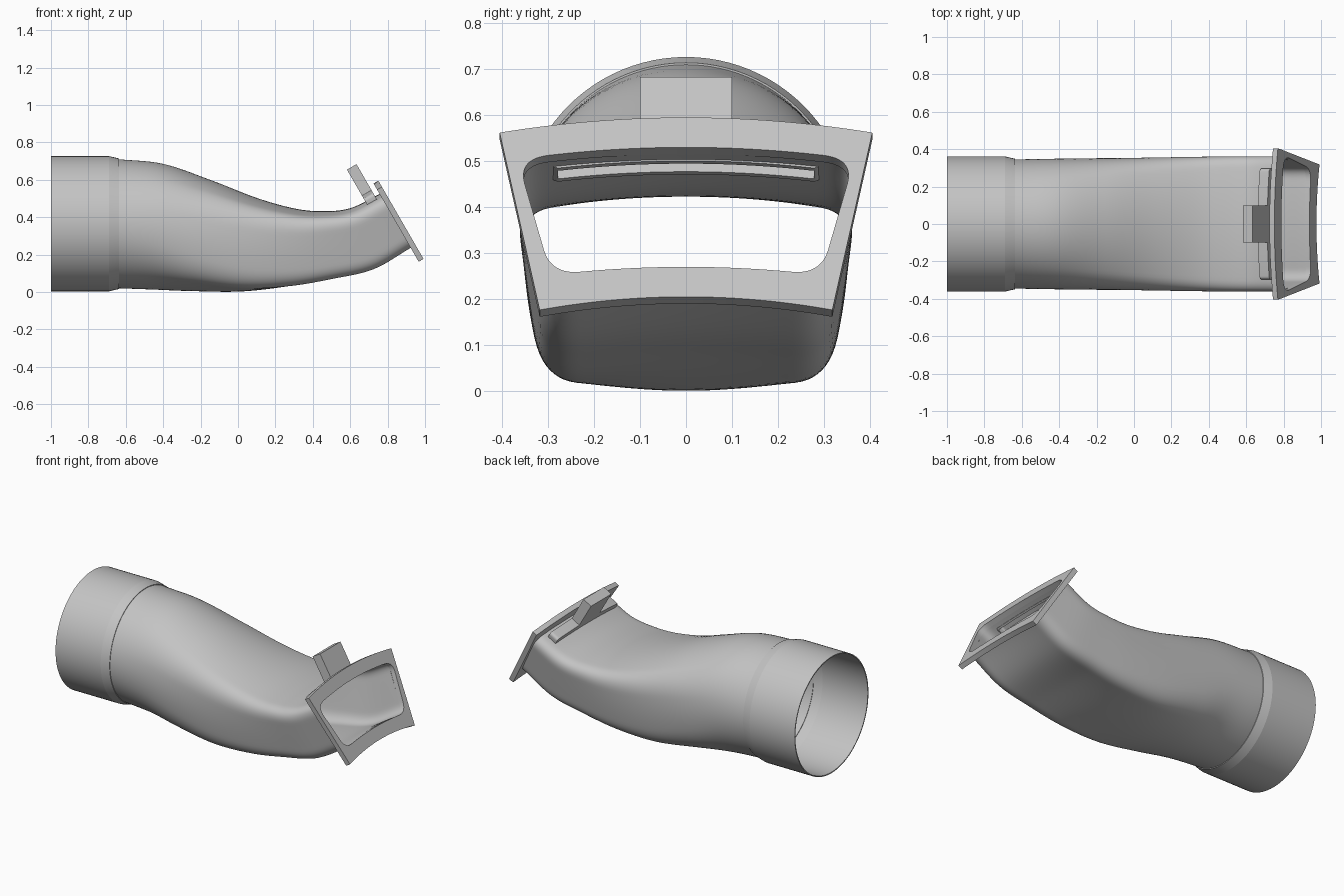
import bpy, bmesh, math
from mathutils import Vector

cube = bpy.data.objects.get("Cube")
if cube:
    bpy.data.objects.remove(cube, do_unlink=True)

grey = bpy.data.materials.new("light_grey")
grey.use_nodes = True
colour = (0.55, 0.55, 0.55, 1)
grey.diffuse_color = colour
grey.node_tree.nodes["Principled BSDF"].inputs["Base Color"].default_value = colour

# Outlet frame: tilted plane with side (y), up and normal directions
CENTRE = Vector((0.84, 0, 0.38))
UP = Vector((-0.5, 0, 0.866))
NORMAL = Vector((0.866, 0, 0.5))


def place(y, s, n):
    return CENTRE + Vector((0, y, 0)) + UP * s + NORMAL * n


def loft(name, rings, closed=False, caps=False, angle=30):
    """Skin a list of equal-length point rings."""
    bm = bmesh.new()
    rows = [[bm.verts.new(p) for p in ring] for ring in rings]
    pairs = list(zip(rows, rows[1:]))
    if closed:
        pairs.append((rows[-1], rows[0]))
    for a, b in pairs:
        for i in range(len(a)):
            j = (i + 1) % len(a)
            bm.faces.new((a[i], a[j], b[j], b[i]))
    if caps:
        bm.faces.new(rows[0])
        bm.faces.new(rows[-1])
    bmesh.ops.recalc_face_normals(bm, faces=bm.faces)
    mesh = bpy.data.meshes.new(name)
    bm.to_mesh(mesh)
    bm.free()
    obj = bpy.data.objects.new(name, mesh)
    bpy.context.collection.objects.link(obj)
    mesh.materials.append(grey)
    shade(obj, angle)
    return obj


def shade(obj, angle=30):
    bpy.ops.object.select_all(action='DESELECT')
    obj.select_set(True)
    bpy.context.view_layer.objects.active = obj
    bpy.ops.object.shade_smooth_by_angle(angle=math.radians(angle))


def sector(top, top_sag, bottom, bottom_sag, y_top, y_bottom, r):
    """Bowed trapezoid outline with rounded corners, as (y, s) points."""
    t_corner = Vector((y_top, top - top_sag))
    b_corner = Vector((y_bottom, bottom - bottom_sag))
    side = (b_corner - t_corner).normalized() * r

    def arc(y, mid, sag, half):
        return Vector((y, mid - sag * (y / half) ** 2))

    def fillet(a, c, b, k=10):
        return [a.lerp(c, i / k).lerp(c.lerp(b, i / k), i / k) for i in range(k)]

    k = 14
    t_end, b_end = y_top - r, y_bottom - r
    half = [arc(t_end * i / k, top, top_sag, y_top) for i in range(k)]
    half += fillet(arc(t_end, top, top_sag, y_top), t_corner, t_corner + side)
    half += [(t_corner + side).lerp(b_corner - side, i / 10) for i in range(10)]
    b_arc = arc(b_end, bottom, bottom_sag, y_bottom)
    half += fillet(b_corner - side, b_corner, b_arc)
    half += [arc(b_end * (1 - i / k), bottom, bottom_sag, y_bottom) for i in range(k + 1)]
    return half + [Vector((-p.x, p.y)) for p in half[-2:0:-1]]


def prism(name, outline, n0, n1):
    return loft(name, [[place(p.x, p.y, n) for p in outline] for n in (n0, n1)], caps=True)


def apply_modifier(obj, kind, **settings):
    mod = obj.modifiers.new(kind.title(), kind)
    for key, value in settings.items():
        setattr(mod, key, value)
    bpy.ops.object.select_all(action='DESELECT')
    obj.select_set(True)
    bpy.context.view_layer.objects.active = obj
    bpy.ops.object.modifier_apply(modifier=mod.name)


# Round inlet collar, turned about the x axis
profile = [(-1, 0.3615), (-0.69, 0.3615), (-0.637, 0.349), (-0.637, 0.338),
           (-0.69, 0.355), (-1, 0.355)]
turns = [math.tau * i / 96 for i in range(96)]
loft("inlet_collar", [[(x, r * math.sin(a), 0.365 + r * math.cos(a)) for a in turns]
                      for x, r in profile], closed=True, angle=12)

# Curved duct: top x, top z, bottom x, bottom z, half width, squareness
keys = [(-0.64, 0.71, -0.64, 0.02, 0.345, 0),
        (-0.4, 0.685, -0.45, 0.013, 0.35, 0.1),
        (-0.15, 0.60, -0.25, 0.005, 0.356, 0.32),
        (0.1, 0.503, 0.02, 0.003, 0.362, 0.6),
        (0.3, 0.447, 0.28, 0.033, 0.367, 0.8),
        (0.45, 0.432, 0.5, 0.078, 0.37, 0.92),
        (0.6, 0.448, 0.72, 0.133, 0.37, 0.98),
        (0.757, 0.524, 0.917, 0.247, 0.37, 1)]
keys = [Vector(k) for k in keys]
ends = [2 * keys[0] - keys[1]] + keys + [2 * keys[-1] - keys[-2]]
path = []
for a, b, c, d in zip(ends, ends[1:], ends[2:], ends[3:]):
    for i in range(8):
        t = i / 8
        path.append(0.5 * (2 * b + (c - a) * t + (2 * a - 5 * b + 4 * c - d) * t ** 2
                           + (3 * b - a - 3 * c + d) * t ** 3))
path.append(keys[-1])

end_shape = sector(0.166, 0.03, -0.154, 0.02, 0.375, 0.302, 0.07)
count = len(end_shape)
rings = []
for tx, tz, bx, bz, width, square in path:
    top, bottom = Vector((tx, 0, tz)), Vector((bx, 0, bz))
    mid, half = (top + bottom) / 2, (top - bottom) / 2
    ring = []
    for i, p in enumerate(end_shape):
        a = math.tau * i / count
        round_pt = Vector((width * math.sin(a), math.cos(a)))
        q = round_pt.lerp(Vector((p.x, (p.y - 0.006) / 0.16)), square)
        ring.append(mid + half * q.y + Vector((0, q.x, 0)))
    rings.append(ring)
duct = loft("duct", rings)
apply_modifier(duct, 'SOLIDIFY', thickness=0.009, offset=-1)

# Outlet flange with a rounded opening
outer = sector(0.231, 0.038, -0.219, 0.033, 0.405, 0.318, 0.001)
opening = sector(0.156, 0.03, -0.144, 0.02, 0.366, 0.293, 0.065)
loft("outlet_flange", [[place(p.x, p.y, n) for p in shape] for shape, n in
                       ((outer, 0), (outer, 0.03), (opening, 0.03), (opening, 0))], closed=True)

# Gate housing across the top, hollowed together with the duct wall
housing = prism("gate_housing", sector(0.208, 0.022, 0.155, 0.02, 0.298, 0.292, 0.02),
                -0.086, -0.027)
cutter = prism("slot_cutter", sector(0.192, 0.02, 0.09, 0.02, 0.28, 0.275, 0.012),
               -0.074, -0.039)
cutter.hide_render = True
for part in (duct, housing):
    apply_modifier(part, 'BOOLEAN', operation='DIFFERENCE', solver='EXACT', object=cutter)
    shade(part)
bpy.data.objects.remove(cutter, do_unlink=True)

# Pull tab of the gate
tab = [Vector(p) for p in ((0.1, 0.366), (0.1, 0.195), (-0.1, 0.195), (-0.1, 0.366))]
prism("gate_tab", tab, -0.086, -0.027)
